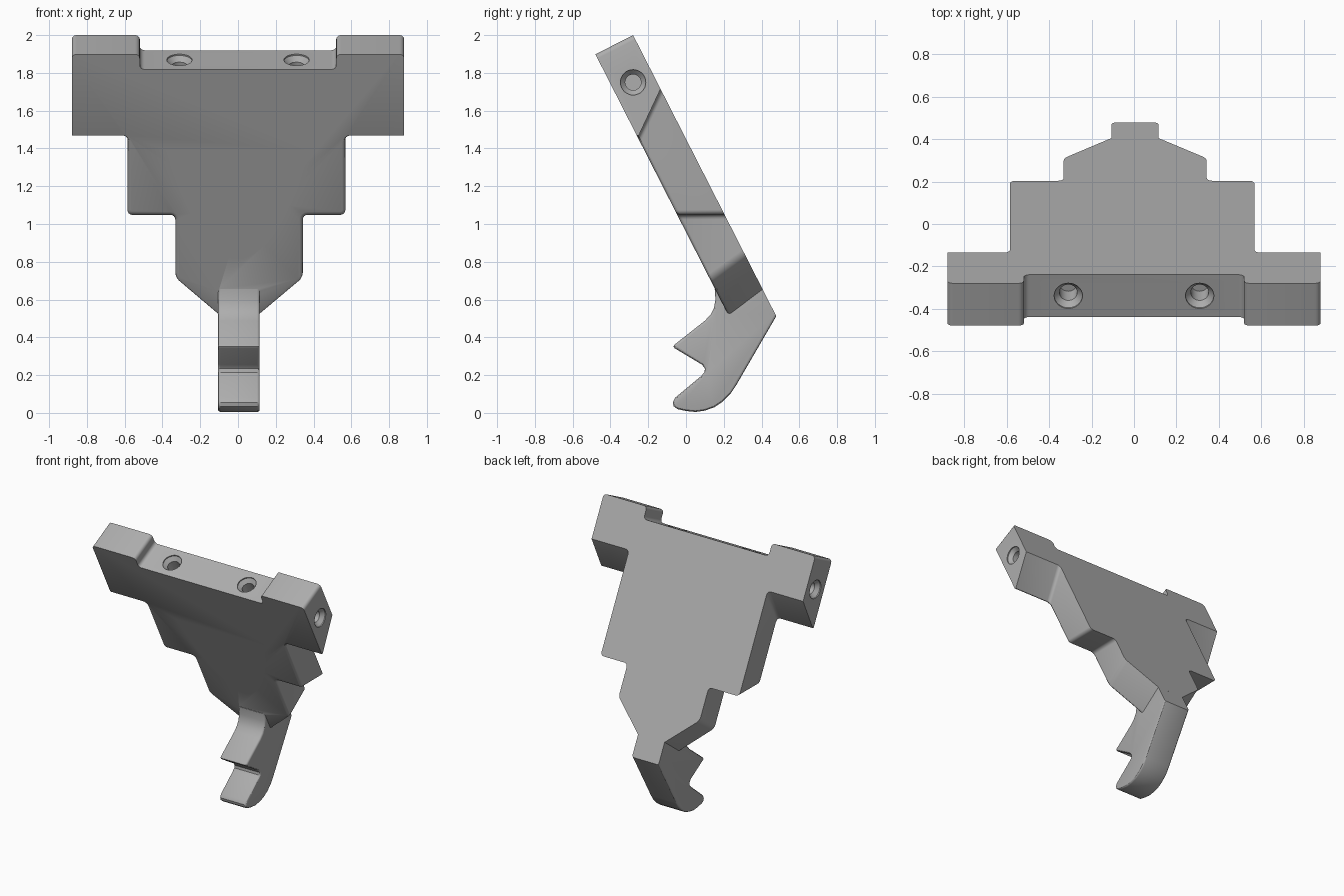
import bpy, bmesh, math
from mathutils import Matrix, Vector

if "Cube" in bpy.data.objects:
    bpy.data.objects.remove(bpy.data.objects["Cube"])

grey = bpy.data.materials.new("plain grey")
grey.use_nodes = True
COLOUR = (0.42, 0.42, 0.42, 1)
grey.diffuse_color = COLOUR
grey.node_tree.nodes["Principled BSDF"].inputs["Base Color"].default_value = COLOUR

# Plate frame: x across, s down along the back face, t forward through the thickness
TILT = math.radians(27)
C, S = math.cos(TILT), math.sin(TILT)
FRAME = Matrix(((1, 0, 0, 0), (0, S, -C, -0.28), (0, -C, -S, 2), (0, 0, 0, 1)))
THICK = 0.224


def finish(name, bm, matrix=Matrix()):
    bm.transform(matrix)
    bmesh.ops.recalc_face_normals(bm, faces=bm.faces)
    mesh = bpy.data.meshes.new(name)
    bm.to_mesh(mesh)
    bm.free()
    mesh.materials.append(grey)
    obj = bpy.data.objects.new(name, mesh)
    bpy.context.collection.objects.link(obj)
    return obj


def loft(back, front):
    """Close two matching outlines into a solid."""
    bm = bmesh.new()
    a = [bm.verts.new(p) for p in back]
    b = [bm.verts.new(p) for p in front]
    bm.faces.new(a)
    bm.faces.new(b)
    for i in range(len(a)):
        j = (i + 1) % len(a)
        bm.faces.new((a[i], a[j], b[j], b[i]))
    bmesh.ops.recalc_face_normals(bm, faces=bm.faces)
    return bm


def round_edges(bm, test, width, segments=4):
    edges = [e for e in bm.edges if test(e.verts[0].co, e.verts[1].co)]
    bmesh.ops.bevel(bm, geom=edges, offset=width, segments=segments,
                    profile=0.5, affect='EDGES', clamp_overlap=True)


def combine(target, tool, operation):
    mod = target.modifiers.new(tool.name, 'BOOLEAN')
    mod.object, mod.operation, mod.solver = tool, operation, 'EXACT'
    bpy.context.view_layer.objects.active = target
    bpy.ops.object.modifier_apply(modifier=mod.name)
    bpy.data.objects.remove(tool)


# Stepped plate: (x, s at back, s at front), right half then left half
right = [(0.52, 0.09, 0.09), (0.52, 0, 0), (0.88, 0, 0), (0.88, 0.32, 0.494),
         (0.568, 0.32, 0.494), (0.568, 1.066, 0.954), (0.343, 1.066, 0.954),
         (0.343, 1.30, 1.335), (0.115, 1.51, 1.55)]
left_x = {0.568: -0.585, 0.343: -0.332, 0.115: -0.106}
left = [(left_x.get(x, -x), b, f) for x, b, f in reversed(right)]
outline = right + left
bm = loft([(x, b, 0) for x, b, f in outline], [(x, f, THICK) for x, b, f in outline])


def corner(a, b):
    outer_low = abs(a.x) > 0.8 and a.y > 0.2
    return abs(a.z - b.z) > 0.1 and not outer_low and max(a.y, b.y) < 1.4


def front_rim(a, b):
    on_front = min(a.z, b.z) > THICK - 0.001
    return on_front and min(a.y, b.y) > 0.4 and not (a.y > 1.5 and b.y > 1.5)


round_edges(bm, corner, 0.025)
round_edges(bm, front_rim, 0.018, 3)
plate = finish("mounting_plate", bm, FRAME)

# Scooped hollow in the front face, a cylinder leaning away from the plate
R, LEAN, TOP = 0.6, math.radians(12), 0.572
bm = bmesh.new()
bmesh.ops.create_cone(bm, cap_ends=True, segments=160, radius1=R, radius2=R, depth=2)
# lay the axis along s, lowest line through the tip of the hollow
bm.transform(Matrix.Translation((0, 1.212, THICK)) @ Matrix.Rotation(LEAN, 4, 'X')
             @ Matrix.Translation((0, 0, R)) @ Matrix.Rotation(math.pi / 2, 4, 'X'))
bmesh.ops.bisect_plane(bm, geom=bm.verts[:] + bm.edges[:] + bm.faces[:],
                       plane_co=(0, TOP, 0), plane_no=(0, -1, 0), clear_outer=True)
bmesh.ops.holes_fill(bm, edges=[e for e in bm.edges if e.is_boundary])
combine(plate, finish("hollow_cutter", bm, FRAME), 'DIFFERENCE')


# Countersunk screw holes
def screw_hole(centre, direction):
    bm = bmesh.new()
    rings = []
    for depth, radius in ((-0.02, 0.067), (0.008, 0.067), (0.035, 0.042), (0.13, 0.042)):
        ring = bmesh.ops.create_circle(bm, segments=32, radius=radius)["verts"]
        bmesh.ops.translate(bm, verts=ring, vec=(0, 0, depth))
        rings.append(ring)
    for a, b in zip(rings, rings[1:]):
        for i in range(32):
            j = (i + 1) % 32
            bm.faces.new((a[i], a[j], b[j], b[i]))
    bm.faces.new(rings[0])
    bm.faces.new(rings[-1])
    turn = Vector(direction).to_track_quat('Z', 'Y').to_matrix().to_4x4()
    combine(plate, finish("hole_cutter", bm, Matrix.Translation(centre) @ turn), 'DIFFERENCE')


for side in (-1, 1):
    screw_hole(FRAME @ Vector((0.31 * side, 0.09, THICK / 2)), (0, S, -C))
    screw_hole((0.88 * side, -0.28, 1.75), (-side, 0, 0))

# Hooked tail with a notch, drawn as a side profile (y, z)
profile = [(0.36, 0.744), (0.478, 0.512), (0.265, 0.145), (0.235, 0.1), (0.195, 0.06),
           (0.15, 0.03), (0.1, 0.012), (0.05, 0.005), (0, 0.01), (-0.045, 0.02),
           (-0.065, 0.035), (-0.07, 0.055), (-0.058, 0.08), (0.08, 0.195),
           (0.098, 0.215), (0.1, 0.235), (0.085, 0.255), (-0.06, 0.342),
           (-0.066, 0.352), (-0.06, 0.362), (0.1, 0.488), (0.13, 0.52), (0.148, 0.555),
           (0.156, 0.6), (0.152, 0.655), (0.2, 0.73)]
bm = loft([(-0.106, y, z) for y, z in profile], [(0.115, y, z) for y, z in profile])
round_edges(bm, lambda a, b: abs(a.x - b.x) < 0.01 and max(a.z, b.z) < 0.66
            or abs(a.x - b.x) < 0.01 and min(a.z, b.z) < 0.13, 0.018, 3)
combine(plate, finish("hooked_tail", bm), 'UNION')

# Smooth curves, crisp edges
bpy.ops.object.select_all(action='DESELECT')
plate.select_set(True)
bpy.context.view_layer.objects.active = plate
bpy.ops.object.shade_smooth_by_angle(angle=math.radians(30))
